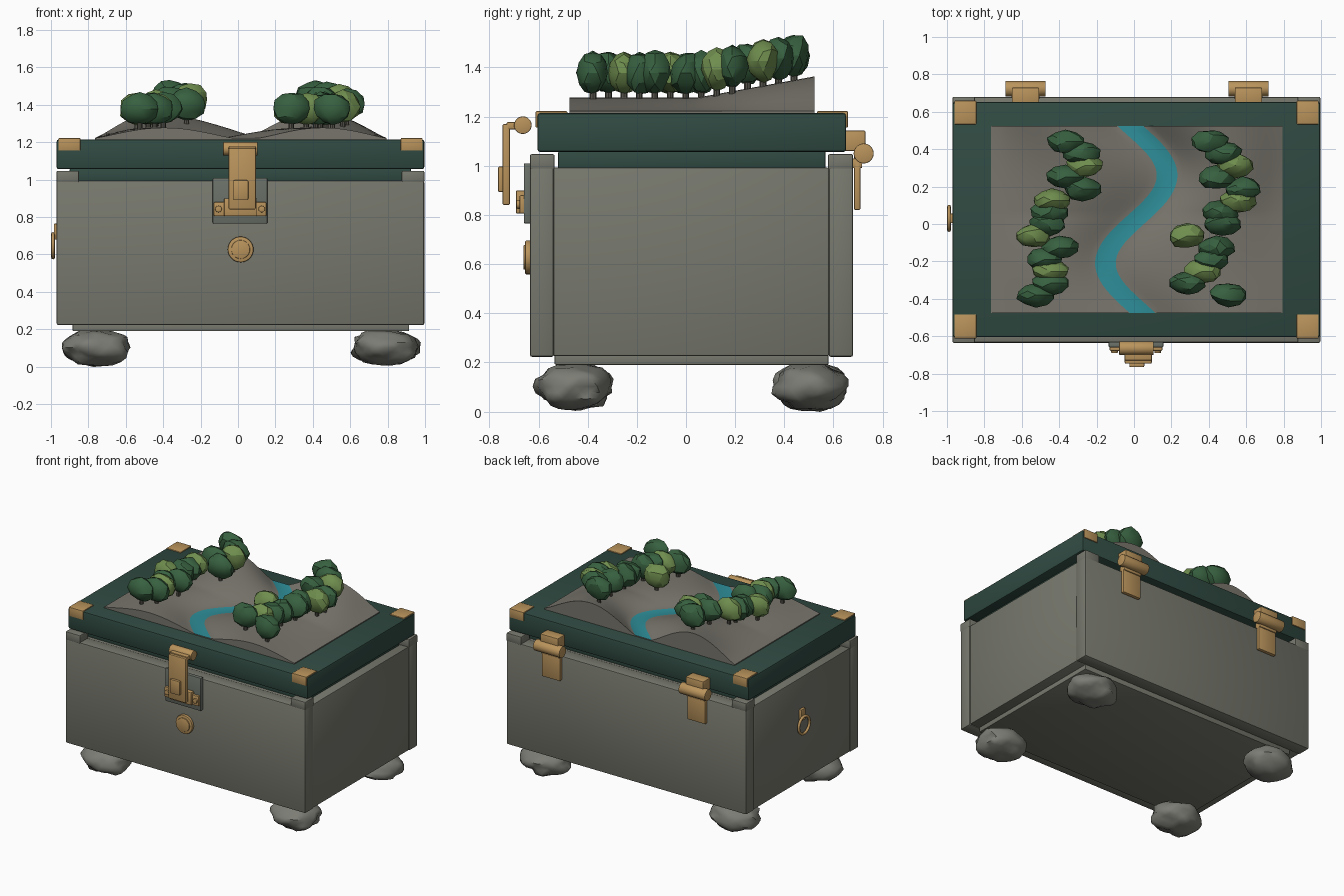
import bpy, bmesh, math, random
from mathutils import Vector, Matrix, noise

if "Cube" in bpy.data.objects:
    bpy.data.objects.remove(bpy.data.objects["Cube"])

random.seed(4)


def material(name, hexcode):
    def lin(i):
        c = int(hexcode[i:i + 2], 16) / 255
        return c / 12.92 if c <= 0.04045 else ((c + 0.055) / 1.055) ** 2.4
    m = bpy.data.materials.new(name)
    m.diffuse_color = (lin(0), lin(2), lin(4), 1)
    m.use_nodes = True
    m.node_tree.nodes["Principled BSDF"].inputs["Base Color"].default_value = m.diffuse_color
    return m


STONE = material("grey_stone", "77786D")
ROCK = material("foot_rock", "7C7C75")
EARTH = material("hill_earth", "78756C")
GREEN = material("dark_green_lid", "304A42")
PLATE = material("slate_plate", "6A7068")
BRASS = material("brass", "BA945C")
WATER = material("river_water", "2E8E99")
LEAF_DARK = material("dark_leaves", "37603F")
LEAF_LIGHT = material("light_leaves", "6F8D4E")
TRUNK = material("trunk", "56544B")


def finish(name, bm, mats, smooth=None):
    bmesh.ops.recalc_face_normals(bm, faces=bm.faces[:])
    me = bpy.data.meshes.new(name)
    bm.to_mesh(me)
    bm.free()
    for m in mats:
        me.materials.append(m)
    if smooth:
        me.shade_smooth()
        me.set_sharp_from_angle(angle=math.radians(smooth))
    ob = bpy.data.objects.new(name, me)
    bpy.context.collection.objects.link(ob)
    return ob


def box(name, x0, x1, y0, y1, z0, z1, mat, bevel=0.006):
    bm = bmesh.new()
    size = Matrix.Diagonal((x1 - x0, y1 - y0, z1 - z0, 1))
    centre = Matrix.Translation(((x0 + x1) / 2, (y0 + y1) / 2, (z0 + z1) / 2))
    bmesh.ops.create_cube(bm, size=1, matrix=centre @ size)
    if bevel:
        bmesh.ops.bevel(bm, geom=bm.edges[:], offset=bevel, segments=2,
                        profile=0.5, affect='EDGES')
    return finish(name, bm, [mat], 35)


def rod(name, start, end, r, mat, sides=24, bevel=0.0):
    a, b = Vector(start), Vector(end)
    bm = bmesh.new()
    rot = (b - a).to_track_quat('Z', 'Y').to_matrix().to_4x4()
    bmesh.ops.create_cone(bm, cap_ends=True, segments=sides, radius1=r, radius2=r,
                          depth=(b - a).length,
                          matrix=Matrix.Translation((a + b) / 2) @ rot)
    if bevel:
        rims = [e for e in bm.edges if any(len(f.verts) > 4 for f in e.link_faces)]
        bmesh.ops.bevel(bm, geom=rims, offset=bevel, segments=2, profile=0.5, affect='EDGES')
    return finish(name, bm, [mat], 35)


def blob(name, centre, radii, mat, detail, rough, freq, smooth):
    bm = bmesh.new()
    bmesh.ops.create_icosphere(bm, subdivisions=detail, radius=1)
    shift = Vector((random.uniform(-9, 9), random.uniform(-9, 9), random.uniform(-9, 9)))
    for v in bm.verts:
        v.co *= 1 + rough * noise.noise(v.co * freq + shift)
        v.co = Vector(c + p * r for c, p, r in zip(centre, v.co, radii))
    return finish(name, bm, [mat], smooth)


# Chest body
L, R = -0.97, 0.996
box("base_plinth", -0.885, 0.915, -0.535, 0.58, 0.19, 0.24, STONE)
box("front_panel", L, R, -0.635, -0.538, 0.222, 0.995, STONE, 0.01)
box("back_panel", L, R, 0.58, 0.68, 0.222, 0.995, STONE, 0.01)
box("chest_core", L + 0.004, R - 0.004, -0.54, 0.582, 0.225, 0.993, STONE, 0.008)
for x0, x1 in ((L, -0.85), (0.875, R)):
    for y0, y1 in ((-0.635, -0.535), (0.578, 0.68)):
        box("corner_block", x0, x1, y0, y1, 0.985, 1.047, STONE)

# Lid and the rim under it
box("lid_rim", -0.9, 0.925, -0.52, 0.567, 0.985, 1.06, GREEN)
box("lid", L, R, -0.605, 0.652, 1.056, 1.215, GREEN, 0.012)
for x0, x1 in ((-0.96, -0.843), (0.87, 0.987)):
    for y0, y1 in ((-0.612, -0.483), (0.533, 0.659)):
        box("lid_corner_cap", x0, x1, y0, y1, 1.155, 1.222, BRASS, 0.004)

# Rock feet
for x in (-0.757, 0.79):
    for y in (-0.453, 0.506):
        blob("rock_foot", (x, y, 0.102), (0.178, 0.15, 0.098), ROCK, 3, 0.22, 1.9, 50)

# Hilly ground with a winding river
X0, X1, Y0, Y1 = -0.765, 0.795, -0.475, 0.523


def river_x(y):
    return 0.012 + 0.165 * math.sin(math.pi / 2 * (y - 0.025) / 0.235)


def ridge(y):
    return 0.056 + 0.085 * max(0, (y - 0.05) / 0.47)


def land_row(y):
    c = river_x(y)
    w = 0.055 + 0.014 * math.cos(math.pi / 2 * (y - 0.025) / 0.235) ** 2
    row = []
    for a, b in ((X0, c - w), (c + w, X1)):
        for i in range(17):
            u = i / 16
            row.append((a + (b - a) * u, y, 1.222 + ridge(y) * math.sin(math.pi * u) ** 1.15))
    return row


bm = bmesh.new()
rows = [[bm.verts.new(p) for p in land_row(Y0 + (Y1 - Y0) * j / 40)] for j in range(41)]
for r0, r1 in zip(rows, rows[1:]):
    for i in range(33):
        f = bm.faces.new((r0[i], r0[i + 1], r1[i + 1], r1[i]))
        f.material_index = 1 if i == 16 else 0
edge_loop = [e for e in bm.edges if e.is_boundary]
skirt = bmesh.ops.extrude_edge_only(bm, edges=edge_loop)["geom"]
for g in skirt:
    if isinstance(g, bmesh.types.BMVert):
        g.co.z = 1.205
    elif isinstance(g, bmesh.types.BMFace):
        g.material_index = 0
finish("hills_and_river", bm, [EARTH, WATER], 40)

# Two rows of trees, every third one lighter
LEFT = (-.366, -.28, -.26, -.366, -.275, -.44, -.45, -.46, -.54, -.4, -.48, -.445, -.445, -.525)
RIGHT = (.405, .475, .54, .445, .58, .56, .465, .47, .285, .44, .415, .365, .285, .505)
for xs in (LEFT, RIGHT):
    for i, x in enumerate(xs):
        y = 0.44 - 0.063 * i
        z = 1.322 + ridge(y)
        rod("tree_trunk", (x, y, z - 0.14), (x, y, z - 0.04), 0.014, TRUNK, 8)
        blob("tree_crown", (x, y, z), (0.1, 0.064, 0.085),
             LEAF_LIGHT if i % 3 == 2 else LEAF_DARK, 2, 0.2, 1.1, 25)

# Front latch
box("latch_plate", -0.135, 0.157, -0.66, -0.63, 0.765, 1.01, PLATE)
box("latch_bracket", -0.13, 0.152, -0.678, -0.655, 0.805, 0.88, BRASS)
box("latch_staple", -0.075, 0.1, -0.692, -0.655, 0.805, 0.9, BRASS)
for x in (-0.104, 0.127):
    rod("latch_screw", (x, -0.67, 0.843), (x, -0.69, 0.843), 0.018, BRASS, 12, 0.004)
rod("latch_barrel", (-0.08, -0.664, 1.165), (0.105, -0.664, 1.165), 0.036, BRASS, 20, 0.004)
box("latch_bridge", -0.05, 0.095, -0.73, -0.66, 1.148, 1.178, BRASS)
box("latch_hasp", -0.05, 0.095, -0.747, -0.716, 0.84, 1.17, BRASS, 0.008)
box("latch_button", -0.025, 0.055, -0.765, -0.74, 0.893, 0.997, BRASS)

# Front knob
rod("knob_ring", (0.014, -0.63, 0.627), (0.014, -0.655, 0.627), 0.069, BRASS, 28, 0.006)
rod("knob_centre", (0.014, -0.64, 0.627), (0.014, -0.662, 0.627), 0.05, BRASS, 28, 0.004)

# Left ring handle
box("handle_mount", -0.985, -0.96, 0.005, 0.055, 0.68, 0.765, BRASS, 0.005)
bm = bmesh.new()
N, M = 28, 8
ring = [[bm.verts.new((-0.989 + 0.01 * math.cos(b),
                       0.03 + (0.063 + 0.01 * math.sin(b)) * math.cos(a),
                       0.647 + (0.063 + 0.01 * math.sin(b)) * math.sin(a)))
         for b in (k * math.tau / M for k in range(M))]
        for a in (k * math.tau / N for k in range(N))]
for i in range(N):
    for k in range(M):
        bm.faces.new((ring[i][k], ring[i][(k + 1) % M],
                      ring[(i + 1) % N][(k + 1) % M], ring[(i + 1) % N][k]))
finish("ring_handle", bm, [BRASS], 60)

# Back hinges
for x in (-0.58, 0.612):
    rod("hinge_barrel", (x - 0.108, 0.723, 1.05), (x + 0.108, 0.723, 1.05), 0.041, BRASS, 20, 0.004)
    box("hinge_upper_leaf", x - 0.073, x + 0.073, 0.64, 0.73, 1.06, 1.143, BRASS)
    box("hinge_lower_leaf", x - 0.075, x + 0.075, 0.683, 0.71, 0.82, 1.04, BRASS)
    box("hinge_leaf_root", x - 0.075, x + 0.075, 0.67, 0.717, 0.99, 1.03, BRASS)
